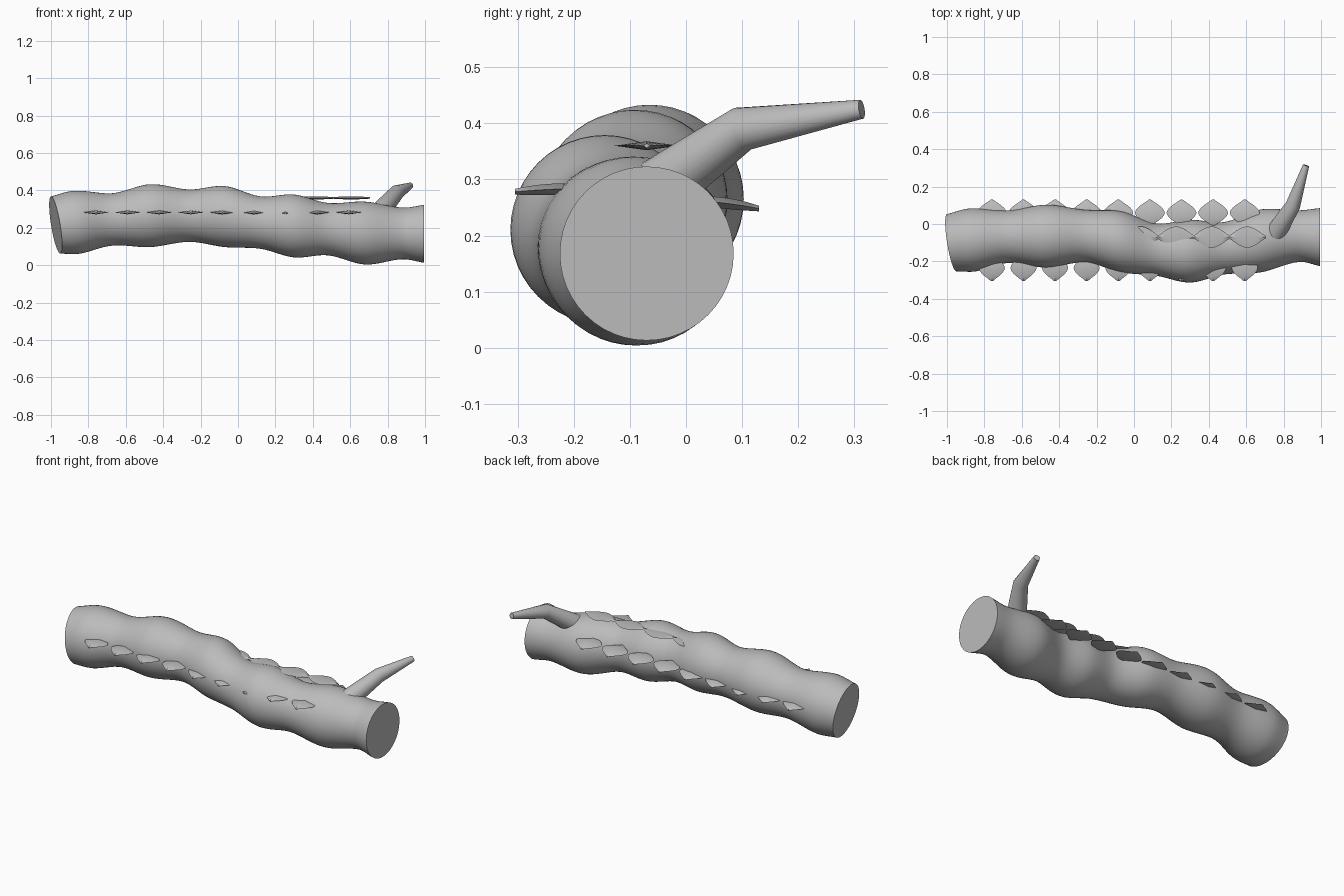
import bpy, bmesh, math
from mathutils import Vector

cube = bpy.data.objects.get("Cube")
if cube:
    bpy.data.objects.remove(cube)

grey = bpy.data.materials.new("plain grey")
grey.use_nodes = True
GREY = (0.5, 0.5, 0.5, 1)
grey.diffuse_color = GREY
grey.node_tree.nodes["Principled BSDF"].inputs["Base Color"].default_value = GREY


def add_object(name, bm, angle):
    bmesh.ops.recalc_face_normals(bm, faces=bm.faces)
    mesh = bpy.data.meshes.new(name)
    bm.to_mesh(mesh)
    bm.free()
    mesh.materials.append(grey)
    obj = bpy.data.objects.new(name, mesh)
    bpy.context.collection.objects.link(obj)
    bpy.ops.object.select_all(action='DESELECT')
    obj.select_set(True)
    bpy.context.view_layer.objects.active = obj
    bpy.ops.object.shade_smooth_by_angle(angle=math.radians(angle))
    return obj


def loft(name, rings, angle):
    """Closed skin through equal rings of points, capped at both ends."""
    bm = bmesh.new()
    loops = [[bm.verts.new(p) for p in ring] for ring in rings]
    n = len(loops[0])
    for a, b in zip(loops, loops[1:]):
        for i in range(n):
            j = (i + 1) % n
            bm.faces.new((a[i], a[j], b[j], b[i]))
    bm.faces.new(loops[0])
    bm.faces.new(loops[-1])
    return add_object(name, bm, angle)


def spline(p0, p1, p2, p3, t):
    """Point between p1 and p2 on a smooth curve, uneven spacing in x allowed."""
    h = p2.x - p1.x
    m1 = (p2 - p0) * (h / (p2.x - p0.x))
    m2 = (p3 - p1) * (h / (p3.x - p1.x))
    return (p1 * (2*t**3 - 3*t**2 + 1) + m1 * (t**3 - 2*t**2 + t)
            + p2 * (3*t**2 - 2*t**3) + m2 * (t**3 - t**2))


# Trunk: x, y, z, radius of each swelling and waist
knots = [Vector(k) for k in (
    (-0.975, -0.10, 0.215, 0.153), (-0.86, -0.085, 0.23, 0.168),
    (-0.67, -0.068, 0.245, 0.14), (-0.47, -0.065, 0.265, 0.168),
    (-0.26, -0.065, 0.265, 0.14), (-0.07, -0.095, 0.26, 0.163),
    (0.12, -0.137, 0.228, 0.14), (0.3, -0.145, 0.21, 0.168),
    (0.48, -0.13, 0.193, 0.14), (0.68, -0.09, 0.172, 0.168),
    (0.88, -0.065, 0.17, 0.138), (0.995, -0.07, 0.168, 0.155))]
path = [2 * knots[0] - knots[1]] + knots + [2 * knots[-1] - knots[-2]]
SIDES, STEPS = 48, 8
samples = [spline(*path[i:i + 4], s / STEPS)
           for i in range(len(knots) - 1) for s in range(STEPS)] + [knots[-1]]
trunk = []
for x, y, z, r in samples:
    slant = 0.16 * max(0, min(1, (-0.72 - x) / 0.25))   # slanted cut at the left end
    ring = []
    for i in range(SIDES):
        a = math.tau * i / SIDES
        dy, dz = r * math.cos(a), r * math.sin(a)
        ring.append((x - slant * (dy + dz), y + dy, z + dz))
    trunk.append(ring)
loft("trunk", trunk, 40)

# Broken branch: a bent, tapering tube
joints = [Vector(p) for p in ((0.75, -0.06, 0.275), (0.85, 0.10, 0.39), (0.92, 0.313, 0.425))]
radii = (0.056, 0.04, 0.017)
branch = []
for k, (p, r) in enumerate(zip(joints, radii)):
    d = (joints[min(k + 1, 2)] - joints[max(k - 1, 0)]).normalized()
    side = d.cross(Vector((0, 0, 1))).normalized()
    up = side.cross(d)
    branch.append([p + r * (math.cos(math.tau * i / 24) * side + math.sin(math.tau * i / 24) * up)
                   for i in range(24)])
loft("branch", branch, 40)


def leaf(name, centre, length, width, thick, turn, droop=0.0):
    """Lens-shaped leaf with a ridge above and below and sharp side edges."""
    bm = bmesh.new()
    n = 10
    rows = []
    for k in range(n + 1):
        t = 2 * k / n - 1
        w = max(0.006, width / 2 * (1 - abs(t) ** 1.7))
        h = thick / 2 * (1 - 0.5 * t * t)
        bend = -droop * ((t + 1) / 2) ** 2
        rows.append([])
        for u, v in ((-w, 0), (0, h), (w, 0), (0, -h)):
            l = t * length / 2
            rows[-1].append(bm.verts.new((
                centre[0] + l * math.cos(turn) - u * math.sin(turn),
                centre[1] + l * math.sin(turn) + u * math.cos(turn),
                centre[2] + v + bend)))
    for a, b in zip(rows, rows[1:]):
        for i in range(4):
            j = (i + 1) % 4
            bm.faces.new((a[i], a[j], b[j], b[i]))
    bm.faces.new(rows[0])
    bm.faces.new(rows[-1])
    add_object(name, bm, 25)


# Rows of leaves along the back and front
for i in range(9):
    x = -0.76 + 0.169 * i
    leaf(f"back_leaf_{i + 1}", (x, 0.06, 0.262), 0.14, 0.16, 0.02, math.pi / 2, 0.014)
    leaf(f"front_leaf_{i + 1}", (x, -0.235, 0.284), 0.14, 0.14, 0.02, -math.pi / 2, 0.006)

# Longer leaves lying on top
for i in range(4):
    leaf(f"top_leaf_{i + 1}", (0.035 + 0.19 * i, -0.07, 0.36), 0.2, 0.115, 0.016, 0)
